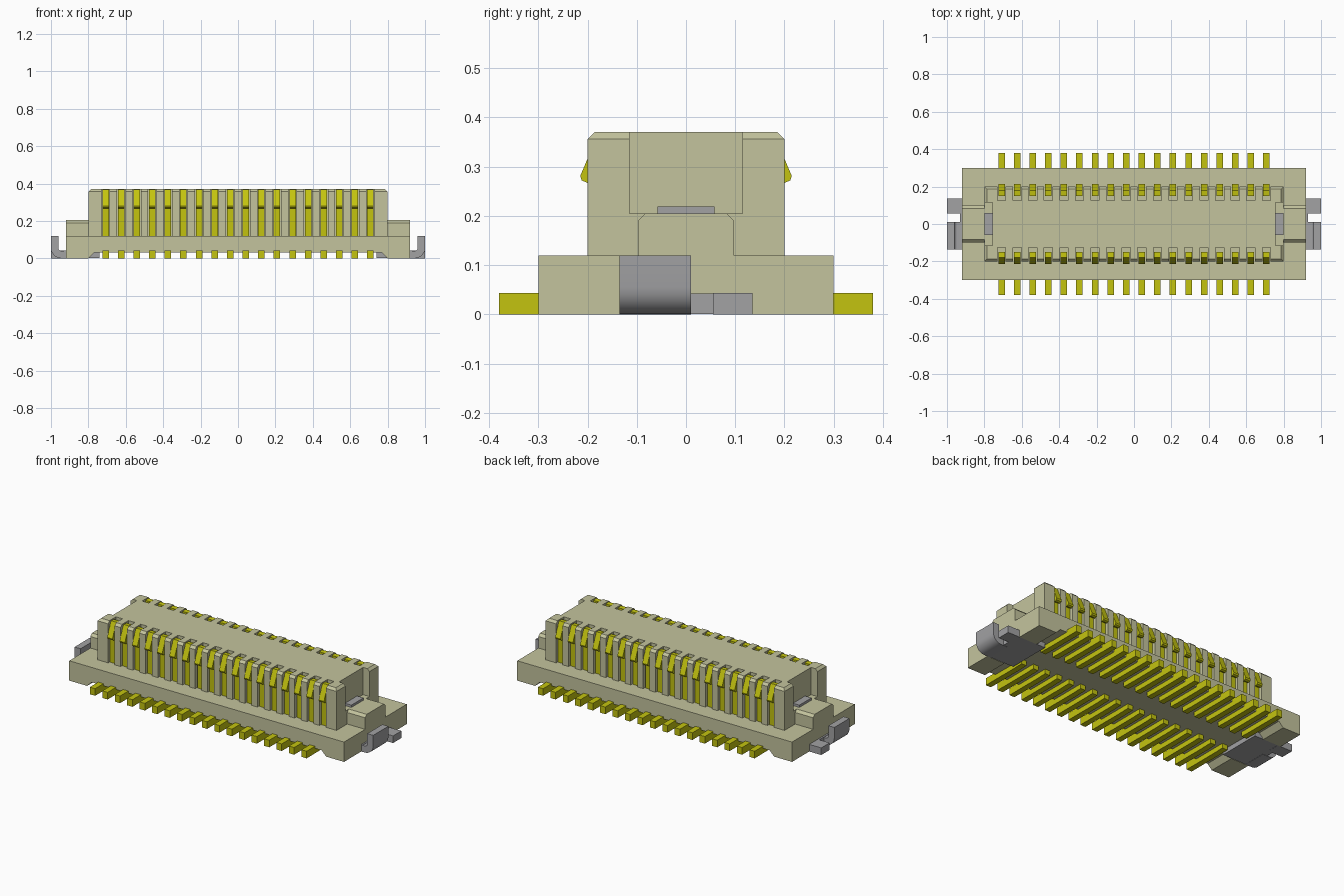
import bpy, bmesh, math
from mathutils import Vector

cube = bpy.data.objects.get("Cube")
if cube:
    bpy.data.objects.remove(cube, do_unlink=True)


def material(name, rgb):
    m = bpy.data.materials.new(name)
    m.use_nodes = True
    m.diffuse_color = (*rgb, 1)
    m.node_tree.nodes["Principled BSDF"].inputs["Base Color"].default_value = (*rgb, 1)
    return m


BEIGE = material("beige plastic", (0.55, 0.55, 0.34))
GOLD = material("gold contact", (0.55, 0.55, 0.005))
METAL = material("grey metal", (0.36, 0.36, 0.37))


def make(name, bm, mat):
    bmesh.ops.recalc_face_normals(bm, faces=bm.faces[:])
    me = bpy.data.meshes.new(name)
    bm.to_mesh(me)
    bm.free()
    me.materials.append(mat)
    ob = bpy.data.objects.new(name, me)
    bpy.context.collection.objects.link(ob)
    return ob


def add_prism(bm, pts, place, a, b):
    """Extrude a 2D outline between a and b; place(u, v, w) gives the 3D point."""
    lo = [bm.verts.new(place(u, v, a)) for u, v in pts]
    hi = [bm.verts.new(place(u, v, b)) for u, v in pts]
    bm.faces.new(lo)
    bm.faces.new(hi)
    for i in range(len(pts)):
        j = (i + 1) % len(pts)
        bm.faces.new((lo[i], lo[j], hi[j], hi[i]))


def add_box(bm, x0, x1, y0, y1, z0, z1):
    add_prism(bm, [(x0, y0), (x1, y0), (x1, y1), (x0, y1)],
              lambda u, v, w: Vector((u, v, w)), z0, z1)


def cut(ob, bm):
    """Subtract the boxes in bm from ob."""
    tool = make("cutter", bm, BEIGE)
    tool.hide_render = True
    mod = ob.modifiers.new("cut", 'BOOLEAN')
    mod.operation = 'DIFFERENCE'
    mod.solver = 'EXACT'
    mod.object = tool
    bpy.context.view_layer.objects.active = ob
    bpy.ops.object.modifier_apply(modifier=mod.name)
    bpy.data.objects.remove(tool, do_unlink=True)


PITCH = 1.416 / 17
PIN_X = [-0.708 + i * PITCH for i in range(18)]

# Base: flat slab standing on a foot at each end
bm = bmesh.new()
add_prism(bm, [(-.92, 0), (-.80, 0), (-.77, .03), (.77, .03), (.80, 0), (.92, 0),
               (.92, .12), (-.92, .12)],
          lambda u, v, w: Vector((u, w, v)), -.30, .30)
base = make("base", bm, BEIGE)
bm = bmesh.new()
for s in (-1, 1):
    x0, x1 = sorted((s * .74, s * 1.1))
    add_box(bm, x0, x1, -.135, .135, -.1, .042)
cut(base, bm)

# Upper housing: block with chamfered rim, contact slots and end notches
bm = bmesh.new()
add_box(bm, -.80, .80, -.20, .20, .119, .37)
rim = [e for e in bm.edges if all(v.co.z > .36 for v in e.verts)]
bmesh.ops.bevel(bm, geom=rim, offset=.014, segments=1, affect='EDGES')
housing = make("housing", bm, BEIGE)
bm = bmesh.new()
for s in (-1, 1):
    y0, y1 = sorted((s * .125, s * .3))
    for x in PIN_X:
        add_box(bm, x - .022, x + .022, y0, y1, .12, .5)
    x0, x1 = sorted((s * .757, s * .9))
    add_box(bm, x0, x1, -.115, .115, .205, .5)
cut(housing, bm)

# End blocks with chamfered long edges
for s, side in ((1, "left"), (-1, "right")):
    bm = bmesh.new()
    add_prism(bm, [(-.098, .119), (.098, .119), (.098, .190), (.083, .205),
                   (-.083, .205), (-.098, .190)],
              lambda u, v, w: Vector((s * w, u, v)), .79, .92)
    make(side + "_end_block", bm, BEIGE)

# Contacts: solder foot, riser and outward spring bump
CONTACT = [(.08, .002), (.08, .043), (.15, .043), (.15, .366), (.178, .368),
           (.215, .281), (.212, .272), (.20, .267), (.186, .272), (.186, .043),
           (.38, .043), (.38, 0), (.15, 0)]
for s, side in ((-1, "front"), (1, "back")):
    bm = bmesh.new()
    for x in PIN_X:
        add_prism(bm, CONTACT, lambda u, v, w: Vector((w, s * u, v)),
                  x - .0175, x + .0175)
    make(side + "_contacts", bm, GOLD)

# Metal hold-downs: bent-up tab, flat tab, plate under the end and top clip
R_OUT, R_IN = .055, .015
arc = [math.radians(-90 + 15 * i) for i in range(7)]
BEND = [(.90, 0)]
BEND += [(1 - R_OUT + R_OUT * math.cos(t), R_OUT + R_OUT * math.sin(t)) for t in arc]
BEND += [(1, .119), (.96, .119)]
BEND += [(.945 + R_IN * math.cos(t), .055 + R_IN * math.sin(t)) for t in reversed(arc)]
BEND += [(.90, .040)]
for s, side in ((1, "left"), (-1, "right")):
    bm = bmesh.new()
    add_prism(bm, BEND, lambda u, v, w: Vector((s * u, w, v)), -.135, .01)
    tab = make(side + "_bent_tab", bm, METAL)
    bpy.ops.object.select_all(action='DESELECT')
    tab.select_set(True)
    bpy.context.view_layer.objects.active = tab
    bpy.ops.object.shade_smooth_by_angle(angle=math.radians(30))

    for name, x0, x1, y0, y1, z0, z1 in (
            ("_flat_tab", .90, 1.0, .055, .135, 0, .043),
            ("_plate", .74, .93, -.134, .134, .001, .0425),
            ("_top_clip", .757, .80, -.058, .058, .19, .219)):
        bm = bmesh.new()
        a, b = sorted((s * x0, s * x1))
        add_box(bm, a, b, y0, y1, z0, z1)
        make(side + name, bm, METAL)
